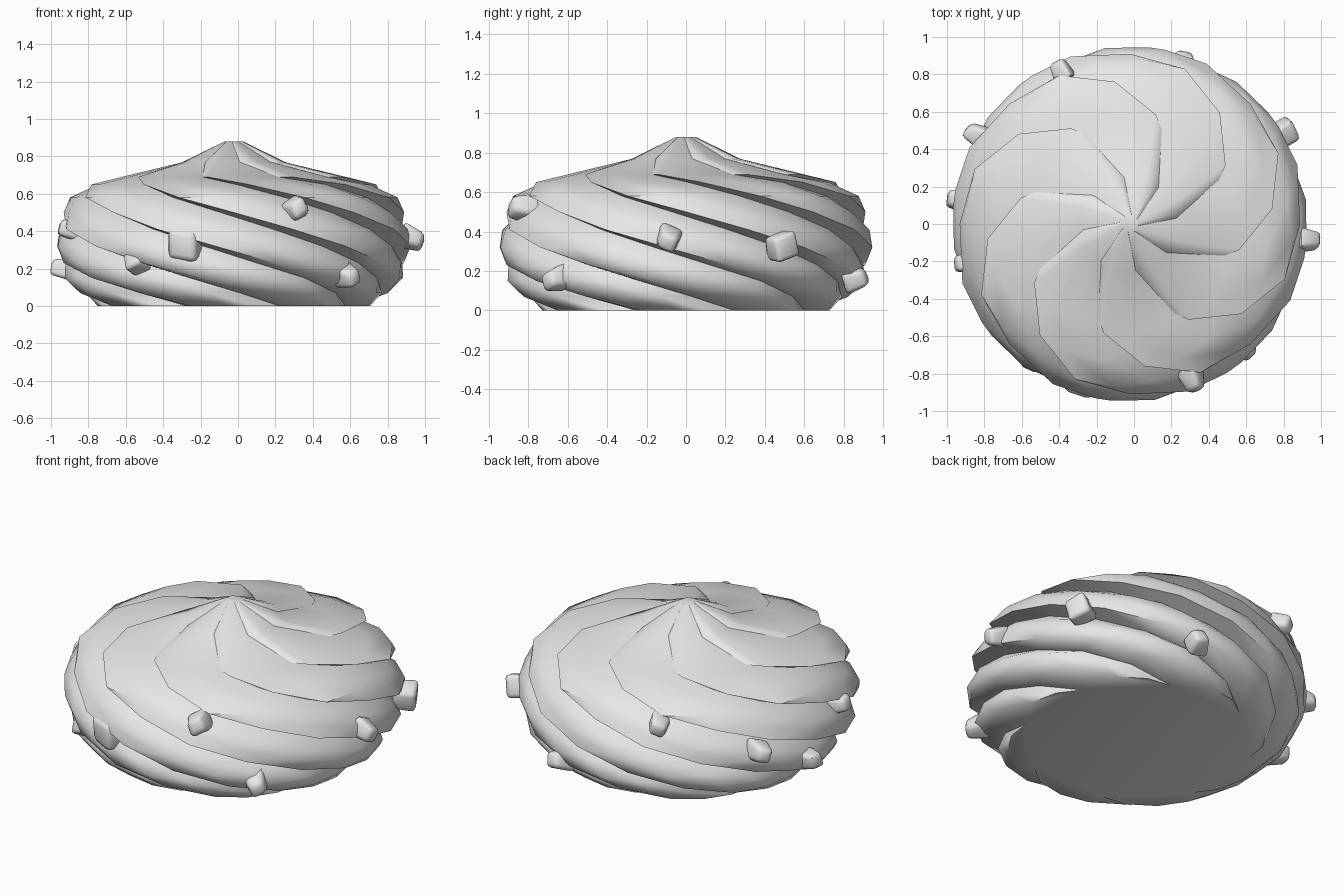
import bpy, bmesh, math, random
from mathutils import Vector, Matrix

cube = bpy.data.objects.get("Cube")
if cube:
    bpy.data.objects.remove(cube, do_unlink=True)

random.seed(4)
BANDS = 8
TWIST = math.radians(19.5)
CENTRE_X = -0.022

grey = bpy.data.materials.new("pale_grey")
grey.use_nodes = True
grey.diffuse_color = (0.8, 0.8, 0.8, 1)
grey.node_tree.nodes["Principled BSDF"].inputs["Base Color"].default_value = (0.8, 0.8, 0.8, 1)


def finish(name, bm, angle):
    bmesh.ops.recalc_face_normals(bm, faces=bm.faces)
    mesh = bpy.data.meshes.new(name)
    bm.to_mesh(mesh)
    bm.free()
    mesh.materials.append(grey)
    obj = bpy.data.objects.new(name, mesh)
    bpy.context.collection.objects.link(obj)
    bpy.ops.object.select_all(action="DESELECT")
    obj.select_set(True)
    bpy.context.view_layer.objects.active = obj
    bpy.ops.object.shade_smooth_by_angle(angle=math.radians(angle))
    return obj


# Twisted body: rings (height, radius), each turned from the last
rings = [(0, .73), (.07, .83), (.15, .905), (.23, .935), (.32, .95), (.41, .95),
         (.5, .91), (.58, .88), (.65, .765), (.69, .6), (.77, .28), (.88, .05)]
# One band across: overhanging lip, rounded middle, tucked-in edge (degrees, radius factor)
band = [(0, 1), (14, 1), (28, .965), (40, .89)]
bm = bmesh.new()
loops = []
for k, (z, r) in enumerate(rings):
    loop = []
    for i in range(BANDS):
        for degrees, factor in band:
            a = (6 - k) * TWIST + math.tau * i / BANDS + math.radians(degrees)
            loop.append(bm.verts.new((CENTRE_X + r * factor * math.cos(a),
                                      r * factor * math.sin(a), z)))
    loops.append(loop)
for low, high in zip(loops, loops[1:]):
    for i in range(len(low)):
        j = (i + 1) % len(low)
        bm.faces.new((low[i], low[j], high[j]))
        bm.faces.new((low[i], high[j], high[i]))
bm.faces.new(loops[0][::-1])
bm.faces.new(loops[-1])
finish("swirled_body", bm, 50)

# Rounded, uneven nuggets stuck round the side: x, y, z, size
nuggets = [(-.9, -.2, .41, .12), (-.94, .13, .2, .12), (-.54, -.72, .24, .11),
           (-.28, -.83, .33, .17), (.31, -.83, .52, .14), (.93, -.09, .36, .13),
           (.59, -.66, .16, .14), (.8, .48, .33, .13), (.26, .86, .16, .13),
           (-.39, .82, .52, .12), (-.84, .48, .35, .13)]
for n, (x, y, z, size) in enumerate(nuggets):
    bm = bmesh.new()
    bmesh.ops.create_cube(bm, size=size)
    taper = random.uniform(.6, 1)
    for v in bm.verts:
        if v.co.z > 0:
            v.co.x *= taper
            v.co.y *= taper
        v.co *= random.uniform(.85, 1.1)
    bmesh.ops.bevel(bm, geom=bm.edges[:], offset=size * .18, segments=2,
                    profile=.5, affect="EDGES")
    tilt = (Matrix.Rotation(random.uniform(-.4, .4), 4, "X")
            @ Matrix.Rotation(random.uniform(-.5, .5), 4, "Z"))
    face_out = Vector((x, y, 0)).to_track_quat("Z", "Y").to_matrix().to_4x4()
    bm.transform(Matrix.Translation((x, y, z)) @ face_out @ tilt)
    finish(f"nugget_{n + 1}", bm, 50)
